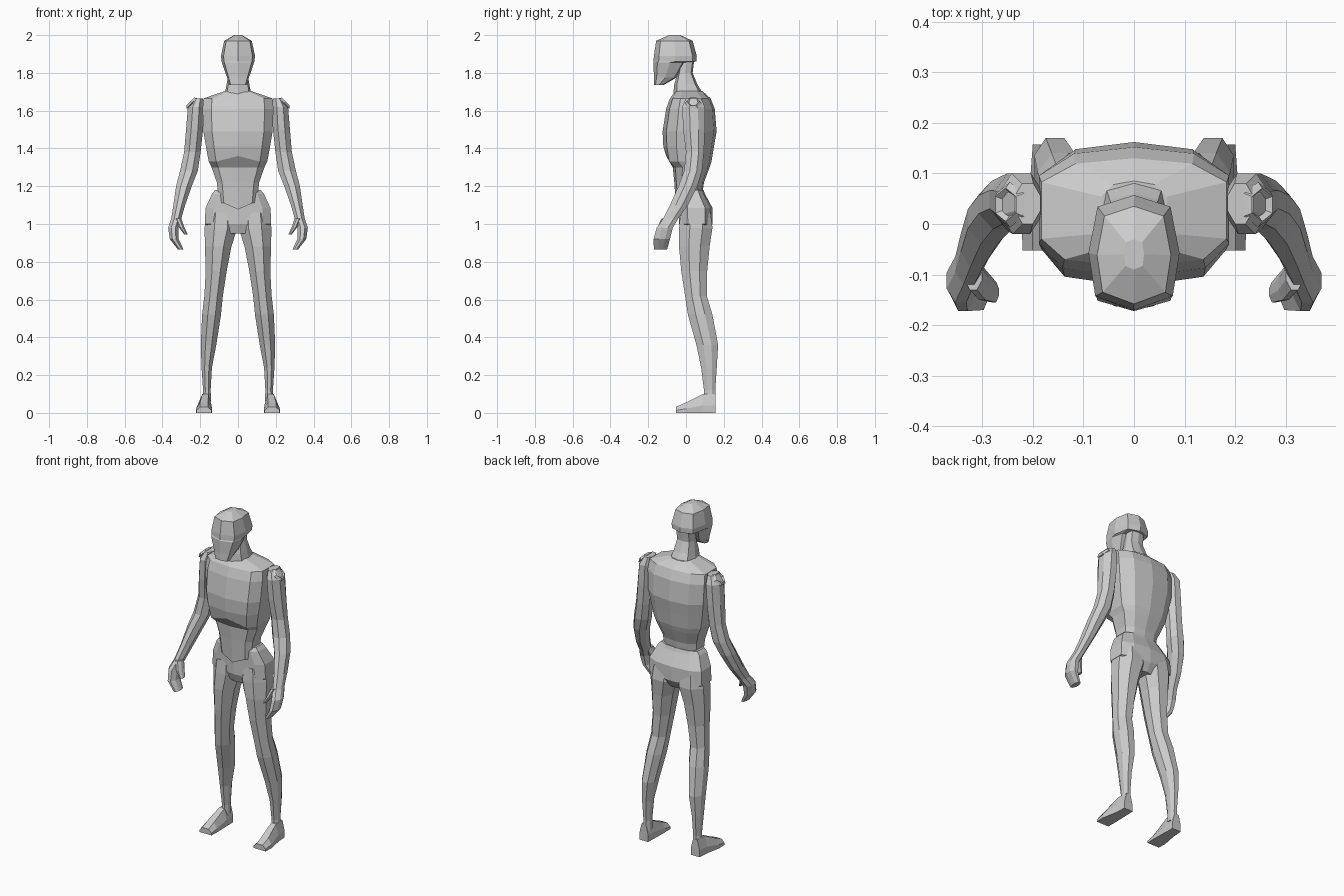
import bpy, bmesh
from mathutils import Vector

cube = bpy.data.objects.get("Cube")
if cube:
    bpy.data.objects.remove(cube)

grey = bpy.data.materials.new("plain grey")
grey.use_nodes = True
colour = (0.6, 0.6, 0.6, 1)
grey.diffuse_color = colour
grey.node_tree.nodes["Principled BSDF"].inputs["Base Color"].default_value = colour


def outline(half):
    """Mirror a half outline (side 0..1, depth 0..1) into a closed one."""
    other = [(-u, v) for u, v in reversed(half) if u > 0]
    return half + other


# Cross-sections, running from the front centre to the back centre
TORSO = outline([(0, 0), (.75, .07), (1, .26), (1, .78), (.63, .95), (0, 1)])
HEAD = outline([(0, 0), (.85, .12), (1, .5), (.8, .9), (0, 1)])
LIMB = outline([(.4, 0), (1, .32), (1, .7), (.45, 1)])
FOOT = outline([(1, 0), (1, .4), (.5, 1)])


def finish(obj, mirrored):
    obj.data.materials.append(grey)
    if mirrored:
        obj.modifiers.new("Mirror", 'MIRROR')
    return obj


def loft(name, shape, sections, mirrored=False, along_y=False):
    """Skin sections (position, x0, x1, d0, d1, optional front-centre lift)."""
    bm = bmesh.new()
    rings = []
    for pos, x0, x1, d0, d1, *lift in sections:
        ring = []
        for u, v in shape:
            x = (x0 + x1) / 2 + u * (x1 - x0) / 2
            d = d0 + v * (d1 - d0)
            z = pos + (lift[0] if lift and u == 0 and v == 0 else 0)
            ring.append(bm.verts.new((x, pos, d) if along_y else (x, d, z)))
        rings.append(ring)
    count = len(shape)
    for a, b in zip(rings, rings[1:]):
        for i in range(count):
            j = (i + 1) % count
            bm.faces.new((a[i], a[j], b[j], b[i]))
    bm.faces.new(rings[0])
    bm.faces.new(rings[-1])
    bmesh.ops.recalc_face_normals(bm, faces=bm.faces)
    mesh = bpy.data.meshes.new(name)
    bm.to_mesh(mesh)
    bm.free()
    obj = bpy.data.objects.new(name, mesh)
    bpy.context.collection.objects.link(obj)
    return finish(obj, mirrored)


def body(name, shape, sections):
    """Central part: sections are (height, half width, front, back, lift)."""
    return loft(name, shape, [(z, -w, w, *rest) for z, w, *rest in sections])


# Head: skull with a long face plate that drops below the back of the skull
body("head", HEAD, [
    (2, .02, -.09, -.03), (1.97, .073, -.158, .035), (1.89, .09, -.17, .057),
    (1.86, .087, -.172, .056), (1.855, .085, -.172, 0),
    (1.775, .058, -.17, -.05), (1.735, .045, -.168, -.12)])
body("neck", HEAD, [
    (1.88, .05, -.03, .045), (1.8, .05, -.045, .035),
    (1.74, .06, -.062, .06), (1.68, .072, -.068, .095)])

# Trunk: chest overhangs the abdomen, which ends in a shallow point
body("torso", TORSO, [
    (1.705, .065, -.055, .085), (1.665, .183, -.085, .13),
    (1.61, .188, -.105, .152), (1.49, .183, -.124, .162),
    (1.41, .17, -.12, .148), (1.33, .155, -.105, .135, .03),
    (1.3, .14, -.07, .125), (1.22, .112, -.062, .095),
    (1.11, .1, -.052, .08, -.033)])
body("pelvis", TORSO, [
    (1.18, .12, -.035, .093), (1.16, .137, -.04, .1),
    (1.085, .172, -.038, .14), (1, .176, -.036, .14), (.95, .06, -.02, .11)])

# Legs and feet
loft("leg", LIMB, [
    (1.06, .01, .165, -.03, .13), (.98, .003, .177, -.036, .14),
    (.88, .035, .175, -.037, .125), (.75, .06, .171, -.025, .112),
    (.62, .08, .178, -.005, .11), (.52, .09, .19, .01, .14),
    (.36, .115, .197, .055, .17), (.24, .138, .193, .08, .163),
    (.12, .145, .185, .095, .155), (.06, .142, .19, .095, .157)], mirrored=True)
loft("foot", FOOT, [
    (-.052, .14, .22, 0, .032), (0, .138, .222, 0, .055),
    (.09, .14, .205, 0, .1), (.157, .142, .2, 0, .1)],
    mirrored=True, along_y=True)

# Arms with mitten hands
loft("arm", LIMB, [
    (1.665, .185, .235, 0, .08), (1.62, .18, .265, -.02, .1),
    (1.5, .185, .275, -.015, .1), (1.38, .198, .285, 0, .095),
    (1.28, .213, .307, -.01, .085), (1.2, .245, .328, -.04, .06),
    (1.1, .28, .342, -.085, .01), (1.03, .3, .353, -.12, -.04),
    (.98, .315, .37, -.155, -.07), (.92, .315, .361, -.172, -.085),
    (.865, .288, .318, -.17, -.1)], mirrored=True)
loft("thumb", LIMB, [
    (1.03, .3, .335, -.13, -.07), (.985, .285, .315, -.15, -.09),
    (.945, .267, .285, -.155, -.115)], mirrored=True)

# Shoulder sockets: small six-sided rings facing up and outwards
axis = Vector((1, 0, 1))
bpy.ops.mesh.primitive_torus_add(major_segments=6, minor_segments=4,
                                 major_radius=.033, minor_radius=.012)
ring = bpy.context.object
ring.name = "shoulder_ring"
turn = axis.to_track_quat('Z', 'Y').to_matrix().to_4x4()
turn.translation = (.245, .038, 1.64)
ring.data.transform(turn)
finish(ring, True)
